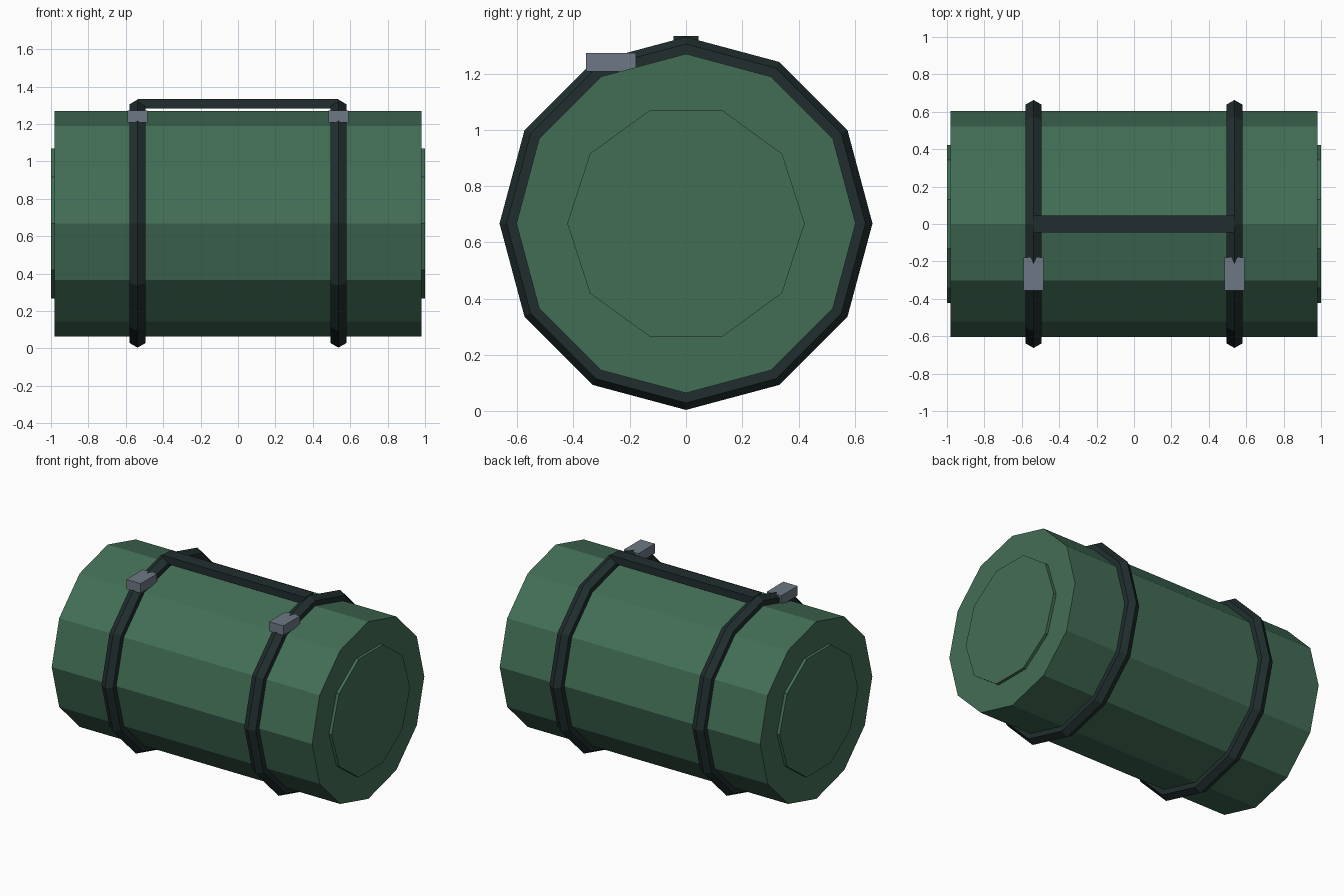
import bpy
import math

if "Cube" in bpy.data.objects:
    bpy.data.objects.remove(bpy.data.objects["Cube"], do_unlink=True)

AXIS_Z = 0.667      # height of the roll's centre line
STRAP_X = 0.537     # distance of each strap from the middle
QUARTER = math.pi / 2


def material(name, rgb):
    mat = bpy.data.materials.new(name)
    mat.use_nodes = True
    mat.diffuse_color = (*rgb, 1)
    mat.node_tree.nodes["Principled BSDF"].inputs["Base Color"].default_value = (*rgb, 1)
    return mat


green = material("canvas green", (0.055, 0.155, 0.093))
black = material("strap black", (0.015, 0.027, 0.028))
steel = material("buckle grey", (0.155, 0.19, 0.235))


def finish(name, mat):
    obj = bpy.context.object
    obj.name = name
    obj.data.materials.append(mat)
    return obj


def drum(name, sides, radius, length, x, mat):
    bpy.ops.mesh.primitive_cylinder_add(vertices=sides, radius=radius, depth=length,
                                        location=(x, 0, AXIS_Z), rotation=(0, QUARTER, 0))
    return finish(name, mat)


def box(name, size, location, mat):
    bpy.ops.mesh.primitive_cube_add(size=1, location=location)
    obj = finish(name, mat)
    obj.scale = size
    return obj


# Rolled body with a raised disc on each end
drum("bedroll_body", 12, 0.603, 1.96, 0, green)

for side, sign in (("left", 1), ("right", -1)):
    drum(side + "_end_disc", 10, 0.422, 0.04, sign * 0.98, green)

    # Strap with a six-sided section, and its buckle
    bpy.ops.mesh.primitive_torus_add(major_segments=12, minor_segments=6,
                                     major_radius=0.613, minor_radius=0.05,
                                     location=(sign * STRAP_X, 0, AXIS_Z),
                                     rotation=(0, QUARTER, 0))
    finish(side + "_strap", black)
    box(side + "_buckle", (0.108, 0.177, 0.065), (sign * STRAP_X, -0.267, 1.24), steel)

# Carrying handle joining the straps
box("carry_handle", (2 * STRAP_X, 0.09, 0.05), (0, 0, 1.308), black)
